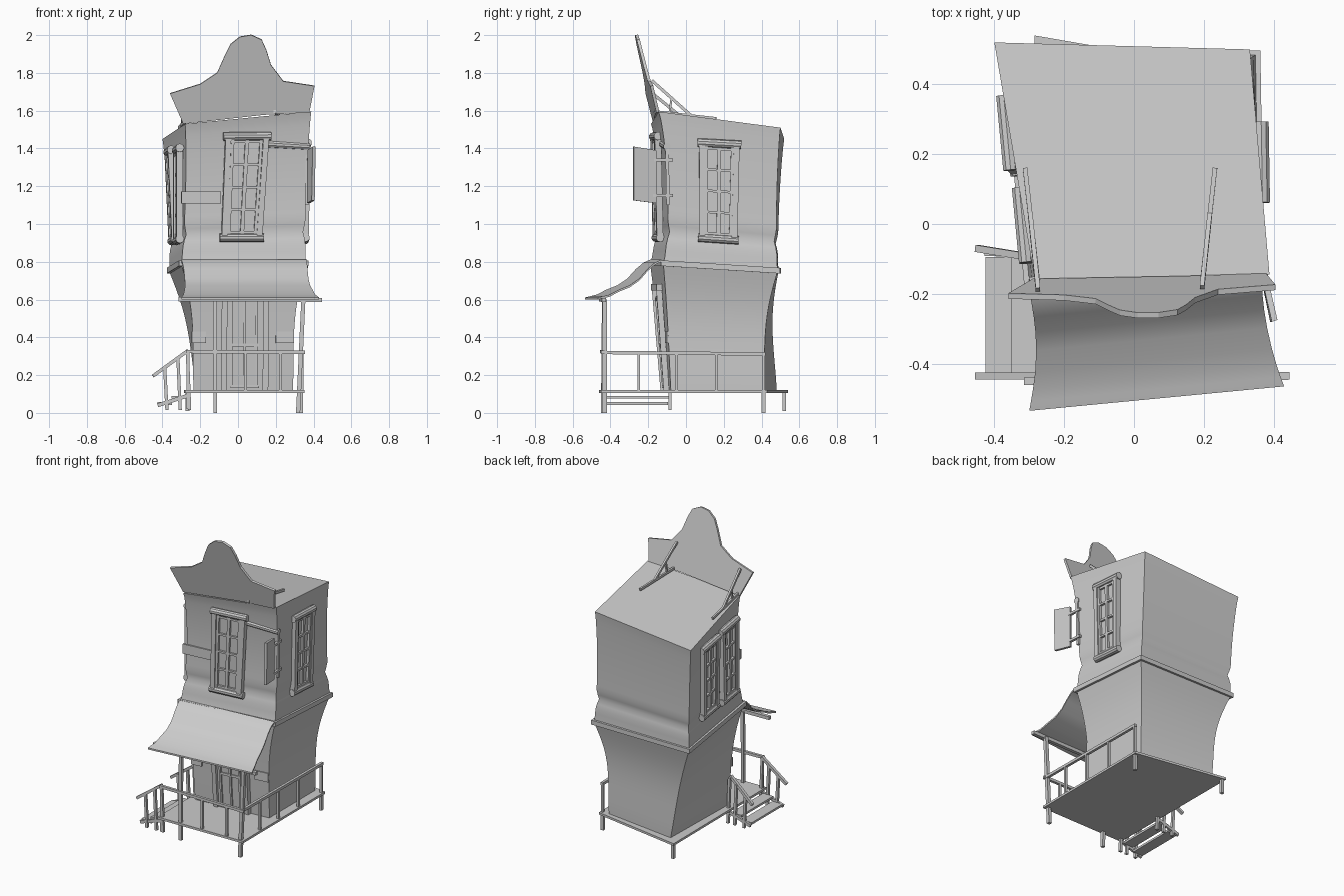
import bpy, bmesh, math
from mathutils import Vector as V

cube = bpy.data.objects.get("Cube")
if cube:
    bpy.data.objects.remove(cube, do_unlink=True)

GREY = (0.6, 0.6, 0.6, 1)
mat = bpy.data.materials.new("plain grey")
mat.use_nodes = True
mat.diffuse_color = GREY
mat.node_tree.nodes["Principled BSDF"].inputs["Base Color"].default_value = GREY


def finish(name, bm, smooth=False):
    bmesh.ops.recalc_face_normals(bm, faces=bm.faces[:])
    mesh = bpy.data.meshes.new(name)
    bm.to_mesh(mesh)
    bm.free()
    mesh.materials.append(mat)
    ob = bpy.data.objects.new(name, mesh)
    bpy.context.collection.objects.link(ob)
    if smooth:
        bpy.ops.object.select_all(action='DESELECT')
        ob.select_set(True)
        bpy.context.view_layer.objects.active = ob
        bpy.ops.object.shade_smooth_by_angle(angle=math.radians(35))
    return ob


def loft(name, rings, smooth=False):
    """Closed solid through rings of equal point count."""
    bm = bmesh.new()
    loops = [[bm.verts.new(p) for p in r] for r in rings]
    n = len(loops[0])
    for a, b in zip(loops, loops[1:]):
        for i in range(n):
            j = (i + 1) % n
            bm.faces.new((a[i], a[j], b[j], b[i]))
    bm.faces.new(loops[0])
    bm.faces.new(loops[-1])
    return finish(name, bm, smooth)


def bar(name, a, b, w, d=None, side=None, sides=4):
    """Bar from a to b: w along side, d across it; many sides make it round."""
    a, b = V(a), V(b)
    d = d or w
    axis = (b - a).normalized()
    ref = V(side) if side else (V((1, 0, 0)) if abs(axis.x) < 0.8 else V((0, 1, 0)))
    s = (ref - axis * ref.dot(axis)).normalized()
    t = axis.cross(s)
    k = math.sqrt(2) if sides == 4 else 1
    ring = []
    for i in range(sides):
        ang = math.tau * (i + 0.5) / sides
        ring.append(s * math.cos(ang) * w * k / 2 + t * math.sin(ang) * d * k / 2)
    return loft(name, [[p + q for q in ring] for p in (a, b)], sides > 4)


def plate(name, pts, offset):
    """Polygon pushed by an offset vector."""
    pts = [V(p) for p in pts]
    return loft(name, [pts, [p + V(offset) for p in pts]])


# Crooked house body: corners run front-left, front-right, back-right, back-left
SIGNS = [(-1, -1), (1, -1), (1, 1), (-1, 1)]
BASE = [V(p) for p in ((-.235, -.12, .115), (.29, -.08, .115), (.29, .41, .115), (-.22, .48, .115))]
BELT = [V(p) for p in ((-.3, -.19, .79), (.36, -.12, .79), (.35, .485, .75), (-.365, .49, .75))]
ROOF = [V(p) for p in ((-.28, -.185, 1.53), (.388, -.145, 1.595), (.332, .5, 1.51), (-.4, .52, 1.45))]


def wall_point(low, high, i, t, front, other):
    p = low[i].lerp(high[i], t)
    sx, sy = SIGNS[i]
    return p - V((sx * other, sy * (front if sy < 0 else other), 0))


def upper(i, t):
    bow = math.sin(math.pi * t) ** 0.7 if 0 < t < 1 else 0
    notch = 0.013 * math.exp(-((t - 0.21) / 0.045) ** 2)
    return wall_point(BELT, ROOF, i, t, 0.036 * bow + notch, 0.012 * bow + notch)


def lower(i, t):
    bow = math.sin(math.pi * t ** 1.3)
    return wall_point(BASE, BELT, i, t, 0.004 * bow, 0.028 * bow)


N = 24
loft("lower_walls", [[lower(i, k / 14) for i in range(4)] for k in range(15)], True)
loft("upper_walls", [[upper(i, k / N) for i in range(4)] for k in range(N + 1)], True)

# Belt ledge between the storeys
rings = []
for dz in (-0.012, 0.018):
    rings.append([BELT[i] + V((SIGNS[i][0] * .012, SIGNS[i][1] * .012, dz)) for i in range(4)])
loft("belt_ledge", rings)


# Windows: rounded header and sill, stiles, mullion and glazing bars
def window(name, i, j, mid, width, z0, z1, lean=0.0):
    def on_wall(z, s):
        a = (z - BELT[i].z) / (ROOF[i].z - BELT[i].z)
        b = (z - BELT[j].z) / (ROOF[j].z - BELT[j].z)
        return upper(i, a).lerp(upper(j, b), s)
    across = (BELT[j] - BELT[i]).normalized()
    out = V((across.y, -across.x, 0)).normalized()
    low, high = on_wall(z0, mid), on_wall(z1, mid)
    low, high = low - across * lean, high + across * lean
    low, high = low + out * .014, high + out * .014

    def at(u, v, d=0.0):
        return low.lerp(high, v) + across * u * width * (0.46 + 0.04 * v) + out * d

    bar(name + "_header", at(-1.08, .97), at(1.08, .975), .045, .045, out, 10)
    bar(name + "_sill", at(-1.08, .03), at(1.08, .03), .045, .045, out, 10)
    for s in (-1, 1):
        bar(name + "_stile", at(s * .86, .03), at(s * .86, .97), .034, .03, out)
        bar(name + "_sash", at(s * .65, .06), at(s * .65, .94), .02, .016, out)
    bar(name + "_mullion", at(0, .05), at(0, .95), .018, .02, out)
    for v in (.08, .29, .5, .71, .92):
        bar(name + "_glazing_bar", at(-.8, v), at(.8, v), .016, .013, out)
    plate(name + "_glass", [at(-.85, .03, -.006), at(.85, .03, -.006),
                            at(.85, .97, -.006), at(-.85, .97, -.006)], -out * .008)


window("front_window", 0, 1, .485, .235, .91, 1.48, .008)
window("left_window", 1, 2, .48, .215, .905, 1.44)
window("right_rear_window", 3, 0, .37, .2, .9, 1.4)
window("right_fore_window", 3, 0, .76, .2, .9, 1.41)

# Curved false front leaning forward over the roof edge
outline = [(-.29, 1.53), (-.36, 1.69), (-.2, 1.74), (-.11, 1.8), (-.07, 1.89), (-.04, 1.95), (.01, 1.99),
           (.07, 2.0), (.125, 1.975), (.15, 1.92), (.175, 1.84), (.24, 1.755), (.405, 1.73), (.378, 1.59),
           (.14, 1.578)]


def front_y(x, z):
    return -.178 + .045 * (x + .3) - .24 * (z - 1.55)


plate("false_front", [(x, front_y(x, z), z) for x, z in outline], (0, .016, .003))

# Roof braces behind the false front
for x0, x1, z0, drop in ((.195, .232, 1.76, 0), (-.275, -.312, 1.7, .05)):
    foot = V((x1, .16, 1.558 - drop))
    heel = V((x0, -.17, 1.595 - drop))
    head = V((x0, front_y(x0, z0) + .025, z0))
    knee = heel.lerp(foot, .6)
    bar("brace_runner", heel, foot, .013, .016)
    bar("brace_diagonal", head, knee, .013, .016)
    bar("brace_tie", heel.lerp(foot, .25), head.lerp(knee, .5), .011)

# Swept porch awning
profile = [(0, .8), (.1, .785), (.22, .75), (.35, .7), (.5, .665), (.68, .64), (.82, .615), (.92, .607), (1, .6)]
rings = []
for t, z in profile:
    left = V((-.3 + .02 * math.sin(math.pi * t), -.19 - .345 * t, z))
    right = V((.365 + .065 * t * t, -.13 - .335 * t, z))
    lift = V((0, 0, .011))
    rings.append([left, right, right + lift, left + lift])
loft("awning", rings, True)
bar("awning_beam", (-.315, -.45, .602), (.445, -.435, .598), .022)

# Deck, porch posts and legs
plate("deck", [(-.28, -.46, .105), (.352, -.45, .105), (.352, .43, .105), (-.285, .54, .105)], (0, 0, .015))
bar("porch_post", (-.12, -.44, 0), (-.122, -.435, .6), .02)
bar("porch_post", (.318, -.43, 0), (.346, -.43, .6), .022)
bar("back_leg", (.335, .41, 0), (.335, .41, .11), .02)
bar("back_leg", (-.268, .52, .01), (-.268, .52, .11), .02)

# Deck railing
bar("front_rail", (-.275, -.445, .325), (.354, -.44, .32), .018)
bar("side_rail", (.338, -.45, .32), (.338, .42, .312), .018)
for x in (-.265, .04, .225):
    bar("front_baluster", (x, -.44, .02 if x < 0 else .11), (x, -.44, .32), .015)
for y in (-.25, -.05, .16, .41):
    bar("side_baluster", (.338, y, .11), (.338, y, .315), .015)

# Side steps with sloping handrails
bar("lower_tread", (-.388, -.425, .05), (-.388, -.095, .05), .075, .014)
bar("upper_tread", (-.315, -.43, .083), (-.315, -.09, .083), .075, .014)
for y in (-.435, -.085):
    tilt = .015 if y > -.2 else 0
    bar("step_handrail", (-.45, y + tilt, .195), (-.265, y - tilt, .33), .02, .018)
    bar("step_stringer", (-.425, y, .04), (-.27, y, .09), .014, .02)
    for x, z in ((-.388, .24), (-.318, .29), (-.268, .325)):
        bar("step_post", (x + .012, y, .015), (x, y, z), .017)


# Front door with panels, frame and wall patches
def door_wall(x, z, d=0.0):
    t = (z - .115) / .675
    a, b = lower(0, t), lower(1, t)
    p = a.lerp(b, (x - a.x) / (b.x - a.x))
    return p + V((0, -d, 0))


face = V((0, 1, 0))
plate("door_leaf", [door_wall(x, z, .012) for x, z in ((-.06, .12), (.13, .12), (.14, .62), (-.06, .62))], (0, .02, 0))
for x in (-.075, .145):
    bar("door_jamb", door_wall(x, .12, .012), door_wall(x + .005, .66, .014), .03, .03, face)
bar("door_lintel", door_wall(-.1, .665, .012), door_wall(.175, .665, .012), .035, .035, face)
for x in (-.035, .035, .1):
    bar("door_batten", door_wall(x, .14, .014), door_wall(x, .61, .014), .012, .014, face)
for z in (.14, .36, .6):
    bar("door_rail", door_wall(-.04, z, .014), door_wall(.11, z, .014), .012, .016, face)
for x0, x1 in ((-.245, -.17), (.2, .295)):
    bar("lower_wall_patch", door_wall(x0, .4, .002), door_wall(x1, .4, .002), .012, .06, face)
bar("upper_wall_patch", (-.3, -.158, 1.14), (-.09, -.138, 1.14), .012, .065, face)
bar("upper_wall_patch", (.15, -.105, 1.34), (.36, -.088, 1.34), .012, .06, face)

# Hanging signboard and its supports
bar("sign_beam", (.13, -.125, 1.425), (.378, -.1, 1.41), .04, .04, face, 10)
for z in (1.34, 1.15):
    bar("sign_arm", (.37, -.07, z), (.378, -.175, z), .016)
bar("sign_wall_strap", (.365, -.095, 1.1), (.368, -.1, 1.4), .018)
plate("signboard", [(.39, -.28, 1.125), (.365, -.16, 1.11), (.367, -.16, 1.39), (.395, -.28, 1.41)], (.016, .005, 0))
